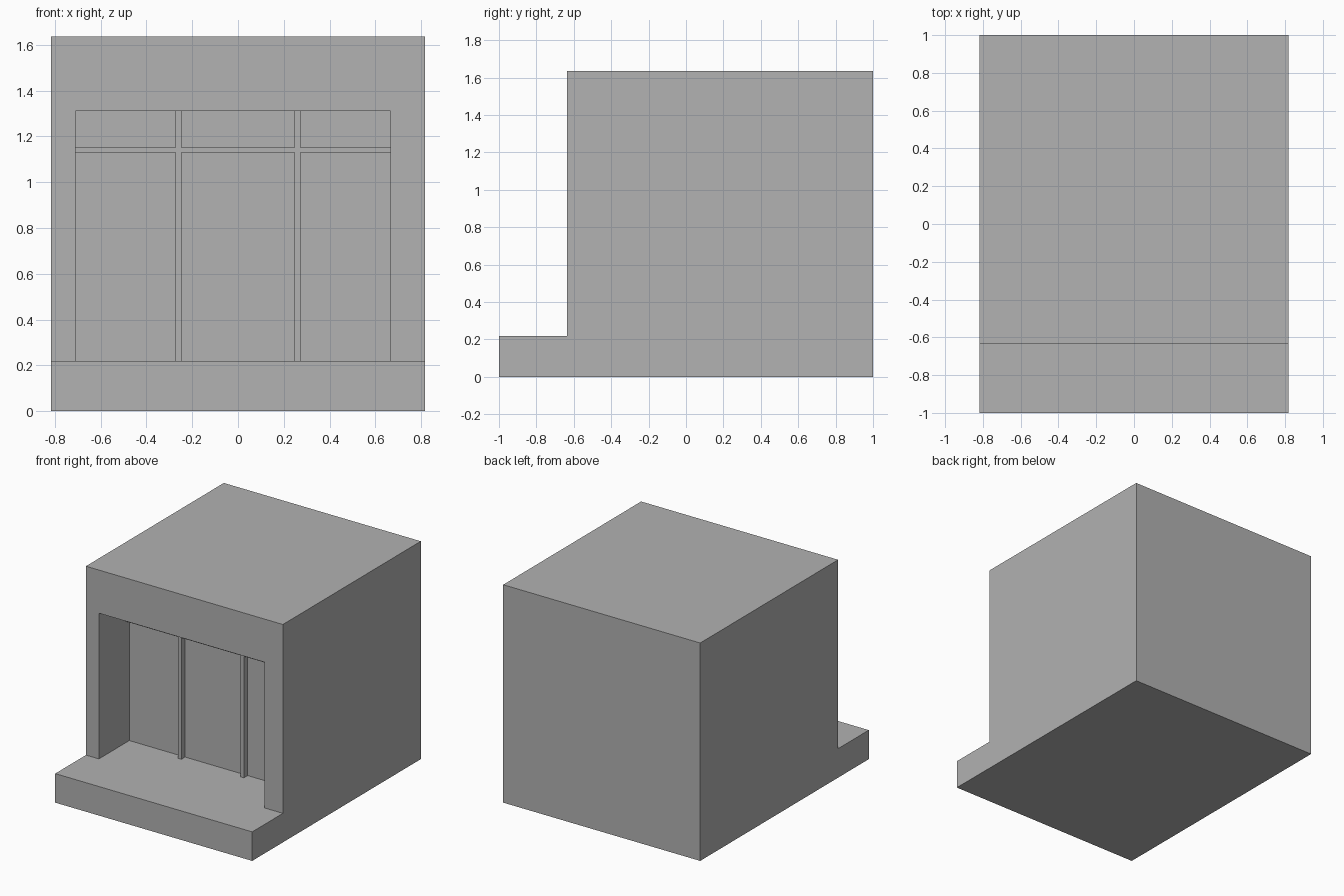
import bpy
import bmesh

cube = bpy.data.objects.get("Cube")
if cube:
    bpy.data.objects.remove(cube, do_unlink=True)

grey = bpy.data.materials.new("plain_grey")
grey.use_nodes = True
grey.diffuse_color = (0.445, 0.445, 0.445, 1)
grey.node_tree.nodes["Principled BSDF"].inputs["Base Color"].default_value = grey.diffuse_color

# Overall extents, wall plane, and niche bounds
half, front, back, top = 0.818, -1.0, 1.0, 1.636
wall, floor = -0.636, 0.218
left, right, lintel, niche_back = -0.71, 0.666, 1.312, -0.275


def finish(name, bm):
    bmesh.ops.remove_doubles(bm, verts=bm.verts, dist=1e-5)
    bmesh.ops.recalc_face_normals(bm, faces=bm.faces)
    mesh = bpy.data.meshes.new(name)
    bm.to_mesh(mesh)
    bm.free()
    mesh.materials.append(grey)
    obj = bpy.data.objects.new(name, mesh)
    bpy.context.collection.objects.link(obj)


def face(bm, points):
    return bm.faces.new([bm.verts.new(p) for p in points])


def at_x(x, points):
    return [(x, y, z) for y, z in points]


def at_y(y, points):
    return [(x, y, z) for x, z in points]


def at_z(z, points):
    return [(x, y, z) for x, y in points]


def rect(a0, a1, b0, b1):
    return [(a0, b0), (a1, b0), (a1, b1), (a0, b1)]


# Building shell: stepped block with a niche opening in the front wall
bm = bmesh.new()
side = [(front, 0), (back, 0), (back, top), (wall, top), (wall, floor), (front, floor)]
for x in (-half, half):
    face(bm, at_x(x, side))
face(bm, at_z(0, rect(-half, half, front, back)))
face(bm, at_z(top, rect(-half, half, wall, back)))
face(bm, at_y(back, rect(-half, half, 0, top)))
face(bm, at_y(front, rect(-half, half, 0, floor)))

# Front wall around the opening, and the terrace running into the niche
face(bm, at_y(wall, [(-half, floor), (left, floor), (left, lintel), (right, lintel),
                     (right, floor), (half, floor), (half, top), (-half, top)]))
face(bm, at_z(floor, [(-half, front), (half, front), (half, wall), (right, wall),
                      (right, niche_back), (left, niche_back), (left, wall), (-half, wall)]))

# Niche sides, ceiling and back
for x in (left, right):
    face(bm, at_x(x, rect(wall, niche_back, floor, lintel)))
face(bm, at_z(lintel, rect(left, right, wall, niche_back)))
face(bm, at_y(niche_back, rect(left, right, floor, lintel)))
finish("building_shell", bm)

# Window frame: two mullions crossed by one transom, joined flush
bm = bmesh.new()
xs = [left, -0.274, -0.247, 0.246, 0.273, right]
zs = [floor, 1.13, 1.152, lintel]
for i in range(len(xs) - 1):
    for j in range(len(zs) - 1):
        if i % 2 or j % 2:
            face(bm, at_y(-0.32, rect(xs[i], xs[i + 1], zs[j], zs[j + 1])))
bmesh.ops.remove_doubles(bm, verts=bm.verts, dist=1e-5)
bmesh.ops.dissolve_limit(bm, angle_limit=0.01, verts=bm.verts, edges=bm.edges)
depth = bmesh.ops.extrude_face_region(bm, geom=bm.faces[:], use_keep_orig=True)
moved = [v for v in depth["geom"] if isinstance(v, bmesh.types.BMVert)]
bmesh.ops.translate(bm, verts=moved, vec=(0, niche_back + 0.32, 0))
finish("window_frame", bm)
